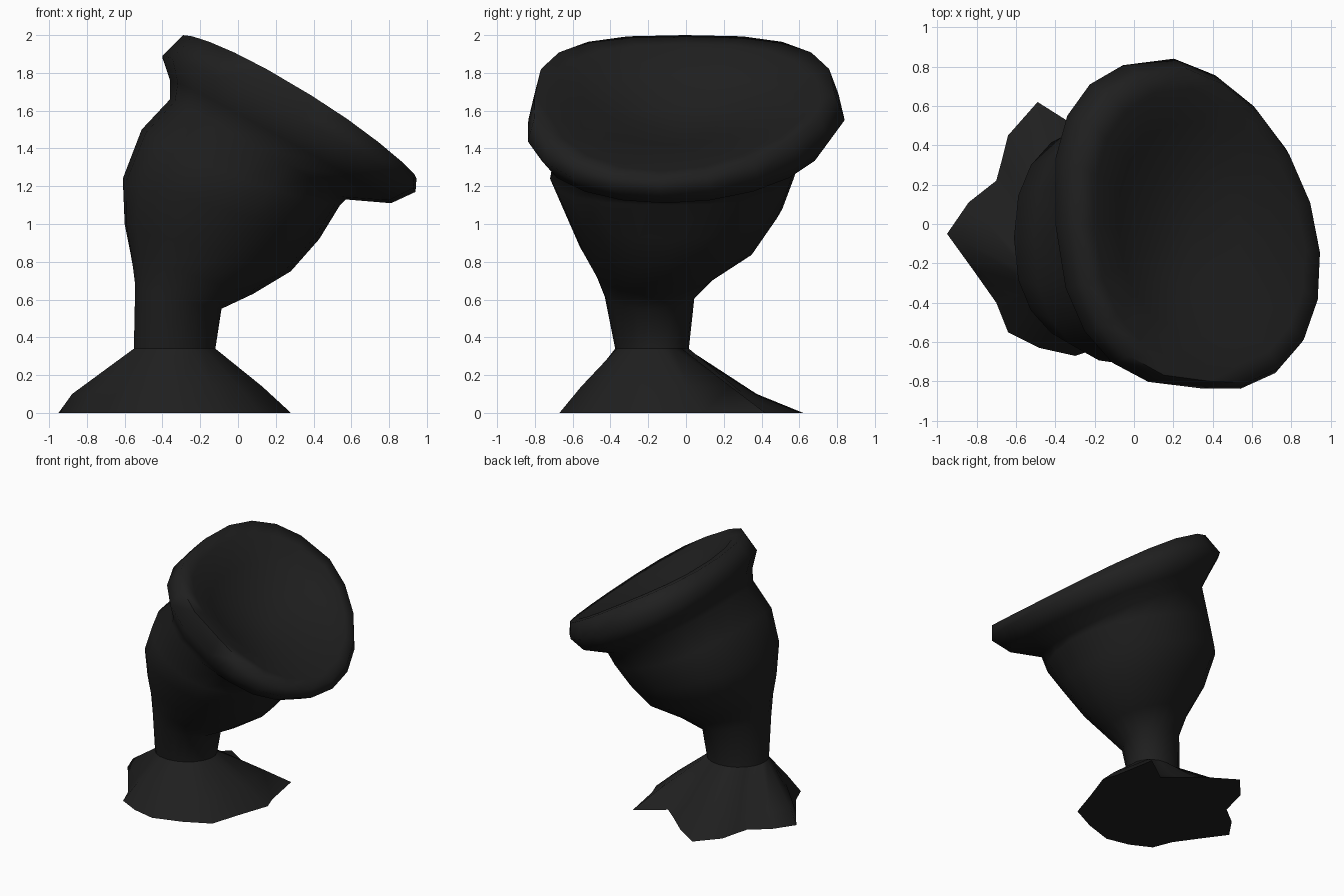
import bpy, bmesh, math
from mathutils import Vector

if "Cube" in bpy.data.objects:
    bpy.data.objects.remove(bpy.data.objects["Cube"])

N = 20
charcoal = bpy.data.materials.new("charcoal")
charcoal.diffuse_color = (0.014, 0.014, 0.014, 1)
charcoal.use_nodes = True
charcoal.node_tree.nodes["Principled BSDF"].inputs["Base Color"].default_value = charcoal.diffuse_color


def spow(v, e):
    return math.copysign(abs(v) ** e, v)


def ring(xl, zl, xr, zr, y0, y1, lift=0.0, skew=0.0, shear=0.0, e=0.95):
    """Tilted oval from its left point, right point and y range."""
    pts = []
    for i in range(N):
        a = 2 * math.pi * i / N
        p = e if math.cos(a) < 0 else 1.0
        c, s = spow(math.cos(a), p), spow(math.sin(a), p)
        t = (c + 1) / 2
        pts.append(Vector((xl + (xr - xl) * (t - shear * s),
                           (y0 + y1) / 2 + (y1 - y0) / 2 * s - skew * max(c, 0),
                           zl + (zr - zl) * t + lift * s * s)))
    return pts


def loft(name, rings, cap_start=False, tip=None, angle=50):
    """Skin a stack of rings, with an optional flat start and centre tip."""
    bm = bmesh.new()
    rows = [[bm.verts.new(p) for p in r] for r in rings]
    n = len(rows[0])
    for a, b in zip(rows, rows[1:]):
        for i in range(n):
            j = (i + 1) % n
            bm.faces.new((a[i], a[j], b[j], b[i]))
    if cap_start:
        bm.faces.new(rows[0][::-1])
    if tip:
        t = bm.verts.new(tip)
        for i in range(n):
            bm.faces.new((rows[-1][i], rows[-1][(i + 1) % n], t))
    me = bpy.data.meshes.new(name)
    bm.to_mesh(me)
    bm.free()
    ob = bpy.data.objects.new(name, me)
    bpy.context.collection.objects.link(ob)
    me.materials.append(charcoal)
    bpy.ops.object.select_all(action='DESELECT')
    ob.select_set(True)
    bpy.context.view_layer.objects.active = ob
    bpy.ops.object.shade_smooth_by_angle(angle=math.radians(angle))
    return ob


# ragged foot: flat outline, a shoulder, then the bottom of the stem
outline = [(.28, -.02), (.24, .09), (.18, .42), (-.03, .27), (-.14, .36), (-.3, .5), (-.49, .62),
           (-.64, .45), (-.67, .33), (-.7, .22), (-.84, .11), (-.95, -.05), (-.82, -.23),
           (-.7, -.4), (-.64, -.55), (-.48, -.63), (-.3, -.67), (-.08, -.6), (.12, -.5), (.2, -.25)]
ankle = ring(-.55, .34, -.12, .34, -.375, .015, 0, 0, -.08)
foot = [Vector((x, y, 0)) for x, y in outline]
shoulder = []
for i, p in enumerate(foot):
    k, z = (.82, .1) if 10 <= i <= 12 else (.6, .1) if 3 <= i <= 9 else (.62, .14)
    q = ankle[i].lerp(p, k)
    q.z = z
    shoulder.append(q)
loft("foot", [foot, shoulder, ankle], cap_start=True, angle=70)

# stem, leaning bowl, rolled lip and the shallow dish inside it
loft("goblet", [
    ankle,
    ring(-.54, .68, -.09, .55, -.43, .045, 0, 0, -.1),
    ring(-.57, .85, .08, .63, -.48, .16, 0, 0, -.05),
    ring(-.6, 1.0, .28, .75, -.56, .37, 0, 0, -.03, .9),
    ring(-.61, 1.24, .43, .92, -.65, .51, 0, 0, 0, .85),
    ring(-.51, 1.5, .54, 1.1, -.72, .57, -.06, 0, 0, .85),
    ring(-.36, 1.66, .57, 1.13, -.69, .62, 0, .03, .02, .8),
    ring(-.36, 1.76, .81, 1.11, -.77, .75, 0, .1, .04, .8),
    ring(-.40, 1.89, .94, 1.17, -.835, .84, .02, .14, .05, .8),
    ring(-.29, 2.0, .945, 1.24, -.8, .79, .06, .14, .05, .82),
    ring(-.2, 1.95, .87, 1.28, -.71, .69, .05, .12, .04, .85),
    ring(-.08, 1.79, .74, 1.34, -.56, .52, .02, .08, .03, .9),
    ring(.06, 1.63, .54, 1.42, -.32, .29, 0, .04)],
    tip=(.3, -.02, 1.47), angle=85)
